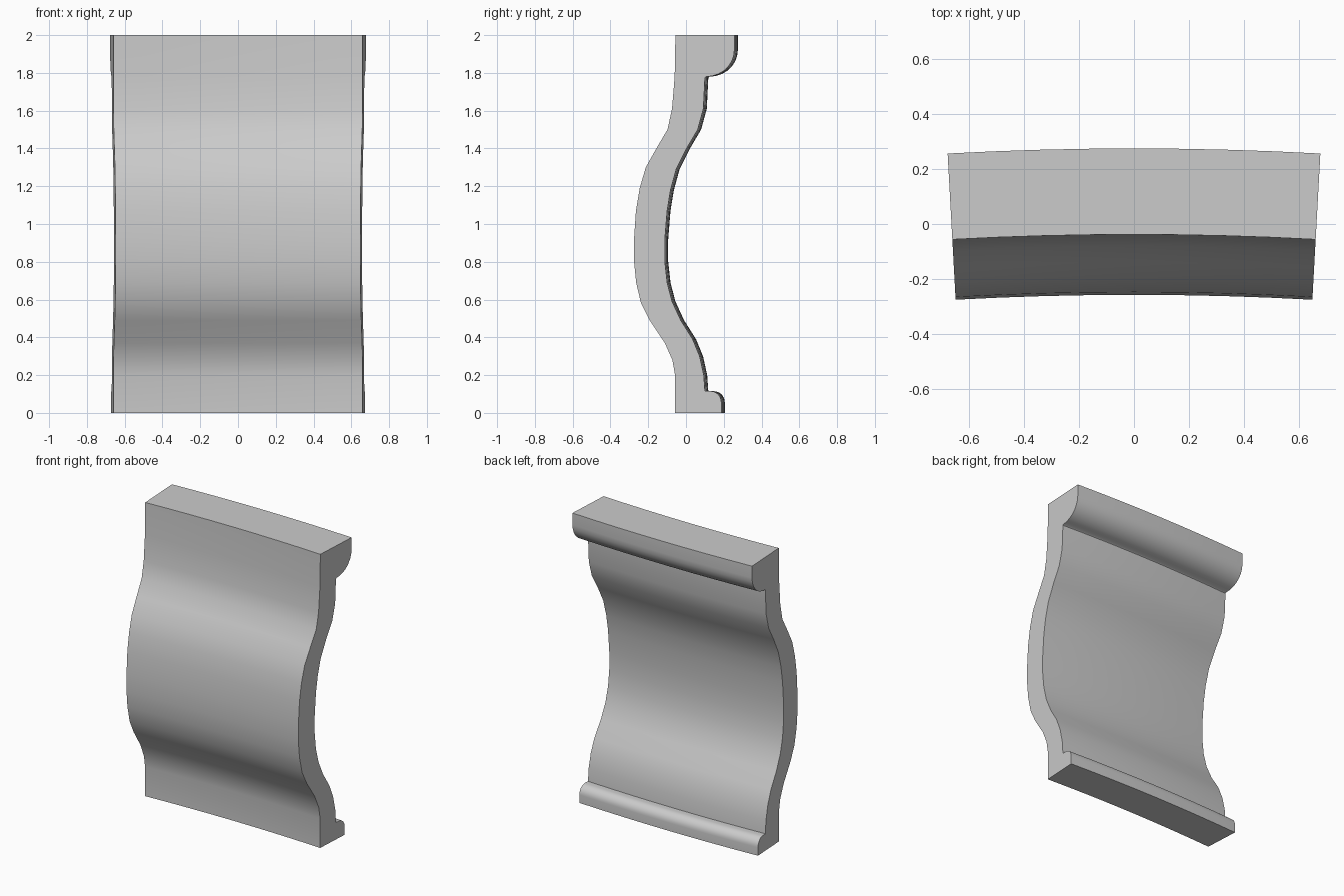
import bpy, bmesh, math

cube = bpy.data.objects.get("Cube")
if cube:
    bpy.data.objects.remove(cube, do_unlink=True)

# Plain grey material
grey = bpy.data.materials.new("light_grey")
grey.use_nodes = True
colour = (0.6, 0.6, 0.6, 1)
grey.diffuse_color = colour
grey.node_tree.nodes["Principled BSDF"].inputs["Base Color"].default_value = colour

# Cross-section of the moulding as (y, z): front face upwards
front = [(-.058, 0), (-.058, .2), (-.072, .28), (-.112, .37), (-.192, .49),
         (-.238, .58), (-.264, .69), (-.275, .8), (-.275, .92), (-.265, 1.07),
         (-.245, 1.19), (-.213, 1.3), (-.157, 1.4), (-.098, 1.5),
         (-.074, 1.61), (-.06, 1.78), (-.056, 2)]

# Back face downwards, between the two beads
back = [(.1, 1.775), (.092, 1.61), (.062, 1.5), (.003, 1.4), (-.052, 1.29),
        (-.082, 1.18), (-.1, 1.07), (-.112, .92), (-.112, .8), (-.1, .69),
        (-.074, .59), (-.028, .49), (.035, .39), (.072, .3), (.094, .2), (.1, .115)]


def quarter(cy, cz, ry, rz, start, end, steps=7):
    """Arc points of a rounded bead."""
    angles = [math.radians(start + (end - start) * i / steps) for i in range(steps + 1)]
    return [(cy + ry * math.cos(a), cz + rz * math.sin(a)) for a in angles]


top_bead = [(.256, 2)] + quarter(.106, 1.92, .15, .14, 0, -90)
bottom_bead = quarter(.13, .055, .057, .06, 90, 0) + [(.187, 0)]
section = front + top_bead + back + bottom_bead

# Sweep the section along a shallow arc about a distant vertical axis
RADIUS, HALF_ANGLE, STEPS = 12.4, math.radians(3.13), 8
axis_y = .256 - RADIUS * math.cos(HALF_ANGLE)
bm = bmesh.new()
rings = []
for i in range(STEPS + 1):
    a = HALF_ANGLE * (2 * i / STEPS - 1)
    ring = []
    for y, z in section:
        r = (y - axis_y) / math.cos(HALF_ANGLE)
        ring.append(bm.verts.new((r * math.sin(a), axis_y + r * math.cos(a), z)))
    rings.append(ring)
n = len(section)
for r0, r1 in zip(rings, rings[1:]):
    for j in range(n):
        k = (j + 1) % n
        bm.faces.new((r0[j], r0[k], r1[k], r1[j]))
for ring in (rings[0], rings[-1]):
    bm.faces.new(ring)
bmesh.ops.recalc_face_normals(bm, faces=bm.faces)

mesh = bpy.data.meshes.new("curved_moulding")
bm.to_mesh(mesh)
bm.free()
mesh.materials.append(grey)
moulding = bpy.data.objects.new("curved_moulding", mesh)
bpy.context.collection.objects.link(moulding)

# Smooth curves, crisp ends and bead edges
bpy.ops.object.select_all(action='DESELECT')
moulding.select_set(True)
bpy.context.view_layer.objects.active = moulding
bpy.ops.object.shade_smooth_by_angle(angle=math.radians(35))
